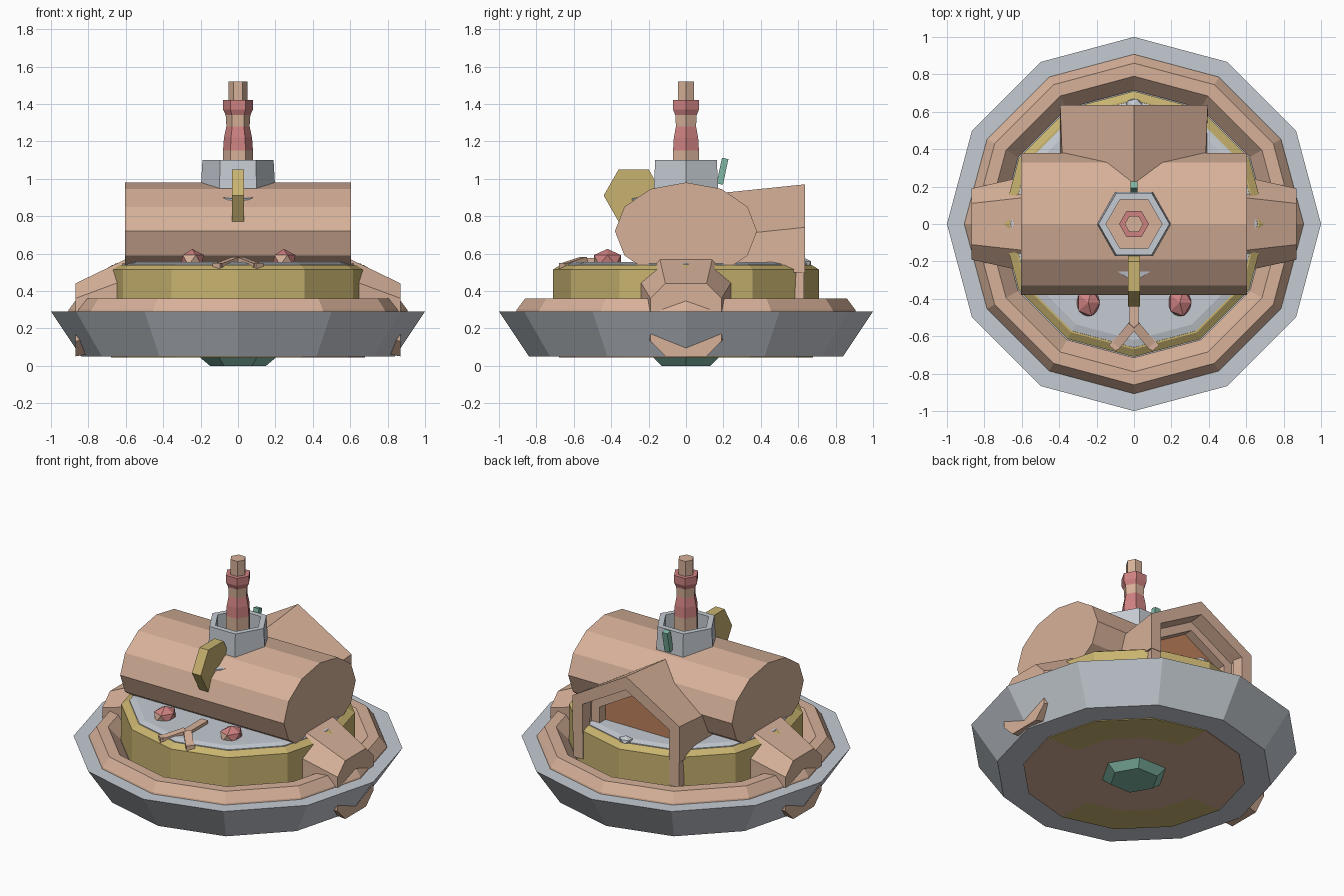
import bpy, bmesh
from math import sin, cos, pi, radians
from mathutils import Vector, Matrix

if "Cube" in bpy.data.objects:
    bpy.data.objects.remove(bpy.data.objects["Cube"])


def material(name, rgb):
    m = bpy.data.materials.new(name)
    m.use_nodes = True
    m.diffuse_color = (*rgb, 1)
    m.node_tree.nodes["Principled BSDF"].inputs["Base Color"].default_value = (*rgb, 1)
    return m


GREY = material("pale_grey", (0.56, 0.60, 0.65))
TAN = material("tan", (0.68, 0.44, 0.32))
GOLD = material("gold", (0.58, 0.45, 0.16))
RED = material("rose_red", (0.62, 0.22, 0.22))
TEAL = material("teal", (0.22, 0.48, 0.38))
RUST = material("rust", (0.52, 0.22, 0.11))


def finish(name, bm, mats, rule=None):
    bmesh.ops.recalc_face_normals(bm, faces=bm.faces)
    bm.normal_update()
    if rule:
        for f in bm.faces:
            f.material_index = rule(f)
    me = bpy.data.meshes.new(name)
    bm.to_mesh(me)
    bm.free()
    for m in mats:
        me.materials.append(m)
    ob = bpy.data.objects.new(name, me)
    bpy.context.collection.objects.link(ob)
    return ob


def loft(name, loops, mats, rule=None, closed=False):
    """Skin a list of equal-length point loops, capping the ends unless closed."""
    bm = bmesh.new()
    rows = [[bm.verts.new(p) for p in loop] for loop in loops]
    n = len(rows[0])
    pairs = list(zip(rows, rows[1:]))
    if closed:
        pairs.append((rows[-1], rows[0]))
    else:
        bm.faces.new(rows[0])
        bm.faces.new(rows[-1])
    for a, b in pairs:
        for i in range(n):
            j = (i + 1) % n
            bm.faces.new((a[i], a[j], b[j], b[i]))
    return finish(name, bm, mats, rule)


def ring(r, z, n):
    return [(r * cos(2 * pi * i / n), r * sin(2 * pi * i / n), z) for i in range(n)]


def lathe(name, profile, n, mats, rule=None, closed=False):
    return loft(name, [ring(r, z, n) for r, z in profile], mats, rule, closed)


def extrude_y(name, xz, y0, y1, mats):
    return loft(name, [[(x, y, z) for x, z in xz] for y in (y0, y1)], mats)


def box(name, size, loc, mat, rot=(0, 0, 0)):
    bm = bmesh.new()
    bmesh.ops.create_cube(bm, size=1, matrix=Matrix.Diagonal((*size, 1)))
    ob = finish(name, bm, [mat])
    ob.location, ob.rotation_euler = loc, rot
    return ob


def blob(name, loc, scale, mats, rule=None):
    bm = bmesh.new()
    bmesh.ops.create_icosphere(bm, subdivisions=1, radius=1)
    bmesh.ops.scale(bm, vec=scale, verts=bm.verts)
    ob = finish(name, bm, mats, rule)
    ob.location = loc
    return ob


# Floating dish, raised rim and drum
lathe("dish", [(0.84, 0.05), (1, 0.29), (0.9, 0.29), (0.7, 0.27)], 12, [GREY])
lathe("rim_ring", [(0.91, 0.28), (0.905, 0.30), (0.86, 0.36), (0.79, 0.36), (0.715, 0.28)],
      12, [TAN], closed=True)
lathe("drum", [(0.71, 0.2), (0.71, 0.515), (0.67, 0.54)], 12, [GOLD])
lathe("deck", [(0.665, 0.5), (0.66, 0.545), (0.62, 0.555)], 12, [GREY])


# Patchwork underside and keel gem
def patch(f):
    c = f.calc_center_median()
    if c.xy.length < 0.3:
        return 0
    return 1 if c.x * c.y > 0 and c.xy.length > 0.5 else 0


lathe("underside_plate", [(0.2, 0.045), (0.45, 0.045), (0.68, 0.045), (0.68, 0.052)],
      12, [TAN, GOLD], patch)
lathe("keel_gem", [(0.15, 0), (0.21, 0.05), (0.21, 0.06)], 6, [TEAL])

# Barrel hall lying across the deck
hall = [[(x, 0.38 * cos(pi * i / 6), 0.72 + 0.26 * sin(pi * i / 6)) for i in range(12)]
        for x in (-0.605, 0.605)]
loft("barrel_hall", hall, [TAN])


# Side pods, tapering outward through the dish
def octagon(x, wide, narrow, top, shoulder, base, low):
    half = [(narrow, top), (wide, shoulder), (wide, base), (narrow, low)]
    return [(x, y, z) for y, z in half] + [(x, -y, z) for y, z in reversed(half)]


for side, s in (("left", 1), ("right", -1)):
    loft(side + "_pod", [octagon(s * 0.6, 0.25, 0.14, 0.57, 0.46, 0.2, 0.1),
                         octagon(s * 0.87, 0.19, 0.11, 0.44, 0.36, 0.13, 0.05)], [TAN])


# Rear gable: two nested arches around a recessed panel
def arch(w, eave, apex, foot):
    return [(-w, foot), (-w, eave), (0, apex), (w, eave), (w, foot)]


def arch_frame(name, outer, inner, y0, y1, drop=0.0):
    xz = outer + inner[::-1]
    ob = extrude_y(name, xz, y0, y1, [TAN])
    for v in ob.data.vertices:
        if v.co.y < y1 - 0.01 and v.co.z > 0.6:
            v.co.z -= drop
            v.co.x *= 0.95
    return ob


arch_frame("gable_roof", arch(0.395, 0.74, 0.97, 0.5), arch(0.32, 0.7, 0.88, 0.5),
           0.15, 0.635, 0.05)
arch_frame("gable_posts", arch(0.39, 0.735, 0.96, 0.33), arch(0.32, 0.7, 0.88, 0.33),
           0.57, 0.632)
arch_frame("gable_inner_frame", arch(0.33, 0.70, 0.885, 0.5), arch(0.26, 0.66, 0.81, 0.5),
           0.3, 0.54)
extrude_y("gable_panel", arch(0.28, 0.67, 0.83, 0.5), 0.3, 0.48, [RUST])

# Hollow tower collar with floor
lathe("tower_collar", [(0.2, 0.93), (0.19, 1.1), (0.15, 1.1), (0.15, 0.93)], 6,
      [GREY], closed=True)
lathe("tower_floor", [(0.155, 0.93), (0.155, 1.0)], 6, [TAN])


# Banded chimney
def bands(f):
    z = f.calc_center_median().z
    return 1 if 1.28 < z < 1.345 or z < 1.16 else 0


lathe("chimney", [(0.08, 0.98), (0.08, 1.15), (0.075, 1.22), (0.062, 1.28), (0.066, 1.34),
                  (0.08, 1.37), (0.08, 1.42)], 6, [RED, TAN], bands)
lathe("chimney_tip", [(0.05, 1.4), (0.05, 1.52)], 6, [TAN])

# Hexagonal sign on the front, with small fins beside it
sign = [[(x, -0.28 + 0.16 * cos(pi * i / 3), 0.91 + 0.162 * sin(pi * i / 3)) for i in range(6)]
        for x in (-0.033, 0.033)]
loft("hanging_sign", sign, [GOLD])
loft("sign_fin", [[(-0.11, -0.24, z), (0.11, -0.24, z), (0, -0.31, z - 0.015)]
                  for z in (0.895, 0.904)], [GREY])
box("tower_lever", (0.04, 0.035, 0.14), (0, 0.195, 1.04), TEAL, (radians(-12), 0, 0))


# Faceted lamps on the deck
def lamp_tip(f):
    return 1 if f.normal.y < -0.5 and f.normal.z < 0.3 else 0


for side, s in (("left", 1), ("right", -1)):
    blob(side + "_lamp", (s * 0.245, -0.42, 0.565), (0.07, 0.085, 0.06), [RED, TAN], lamp_tip)
    # Forked front ornament
    box(side + "_fork", (0.05, 0.15, 0.03), (s * 0.055, -0.6, 0.55), TAN,
        (radians(14), 0, s * radians(40)))
    box(side + "_fork_tip", (0.05, 0.05, 0.06), (s * 0.1, -0.645, 0.52), TAN,
        (0, 0, s * radians(40)))
box("fork_stem", (0.05, 0.22, 0.03), (0, -0.46, 0.56), TAN)

# Rear knob
blob("rear_knob", (0, 0.635, 0.545), (0.05, 0.04, 0.03), [GREY])
